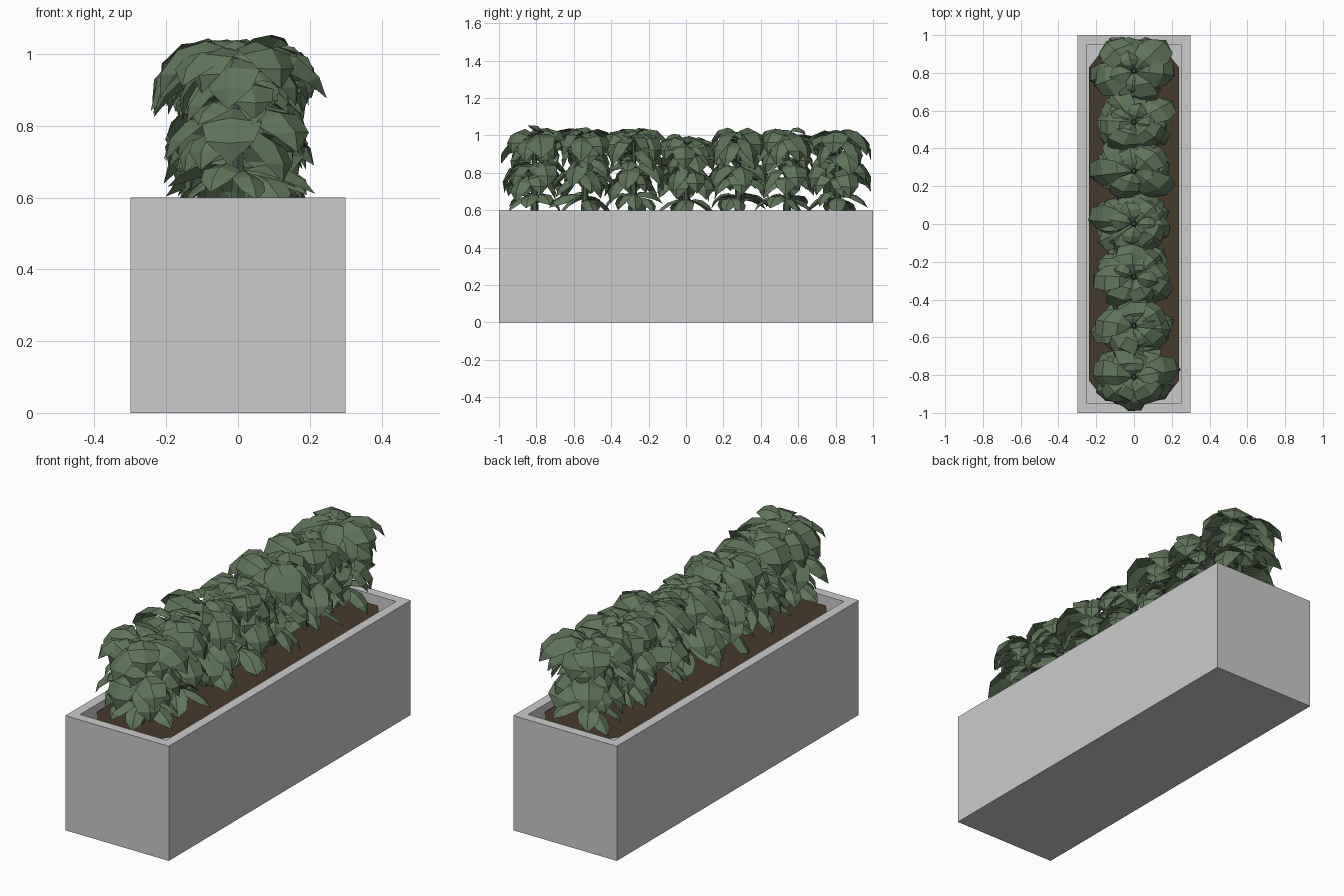
import bpy, bmesh, random
from math import sin, cos, pi, radians
from mathutils import Vector

if "Cube" in bpy.data.objects:
    bpy.data.objects.remove(bpy.data.objects["Cube"])

random.seed(5)


def material(name, rgb):
    m = bpy.data.materials.new(name)
    m.diffuse_color = (*rgb, 1)
    m.use_nodes = True
    m.node_tree.nodes["Principled BSDF"].inputs["Base Color"].default_value = m.diffuse_color
    return m


def make_object(name, bm, mat=None):
    me = bpy.data.meshes.new(name)
    bm.to_mesh(me)
    bm.free()
    ob = bpy.data.objects.new(name, me)
    bpy.context.collection.objects.link(ob)
    if mat:
        me.materials.append(mat)
    return ob


leaf_mat = material("leaf_green", (0.115, 0.175, 0.10))
stem_mat = material("stem_green", (0.06, 0.10, 0.06))
soil_mat = material("soil_brown", (0.062, 0.042, 0.024))

# Planter box: inset the top face for the rim, then push it down
bm = bmesh.new()
bmesh.ops.create_cube(bm, size=1)
for v in bm.verts:
    v.co = Vector((v.co.x * 0.6, v.co.y * 2, (v.co.z + 0.5) * 0.6))
bm.normal_update()
top = max(bm.faces, key=lambda f: f.calc_center_median().z)
bmesh.ops.inset_region(bm, faces=[top], thickness=0.05, use_even_offset=True)
inner = bmesh.ops.extrude_discrete_faces(bm, faces=[top])["faces"]
bmesh.ops.translate(bm, verts=inner[0].verts, vec=(0, 0, -0.08))
make_object("planter_box", bm)

# Soil: flat sheet with chamfered corners
bm = bmesh.new()
quarter = [(0.237, 0.83), (0.17, 0.915)]
outline = (quarter + [(-x, y) for x, y in quarter[::-1]]
           + [(-x, -y) for x, y in quarter] + [(x, -y) for x, y in quarter[::-1]])
bm.faces.new([bm.verts.new((x, y, 0.57)) for x, y in outline])
make_object("soil", bm, soil_mat)

# Leaf width along its length, as a share of the full half width
WIDTHS = [0.08, 0.75, 1.0, 0.8, 0.0]
STEPS = [0.25, 0.27, 0.27, 0.21]


def add_leaf(bm, z, azimuth, length, width, pitch0, pitch1, roll):
    """Arching leaf folded along its midrib."""
    out = Vector((cos(azimuth), sin(azimuth), 0))
    side = Vector((-sin(azimuth), cos(azimuth), 0))
    p = out * 0.015 + Vector((0, 0, z))
    rows = []
    for i, w in enumerate(WIDTHS):
        pitch = pitch0 + (pitch1 - pitch0) * i / (len(STEPS) - 1)
        along = out * cos(pitch) + Vector((0, 0, sin(pitch)))
        normal = along.cross(side)
        across = side * cos(roll) + normal * sin(roll)
        up = normal * cos(roll) - side * sin(roll)
        h = width * w / 2
        pts = [p] if w == 0 else [p - across * h - up * h * 0.35, p,
                                  p + across * h - up * h * 0.35]
        rows.append([bm.verts.new((q.x, q.y * 0.86, max(q.z, 0.575)))
                     for q in pts])
        if i < len(STEPS):
            p = p + along * length * STEPS[i]
    for a, b in zip(rows, rows[1:]):
        for k in (0, 1):
            if len(b) == 1:
                bm.faces.new((a[k], a[k + 1], b[0]))
            else:
                bm.faces.new((a[k], a[k + 1], b[k + 1], b[k]))


# Leaf tiers: height, count, length, width, start and end pitch in degrees
TIERS = [
    (1.01, 4, 0.14, 0.11, 30, -55),
    (1.00, 5, 0.29, 0.18, 25, -90),
    (0.97, 6, 0.29, 0.16, 20, -90),
    (0.92, 4, 0.24, 0.15, 20, -90),
    (0.86, 5, 0.18, 0.11, 20, -70),
    (0.82, 6, 0.28, 0.16, 20, -90),
    (0.77, 6, 0.25, 0.15, 20, -85),
    (0.67, 7, 0.22, 0.11, 15, -65),
]


def add_plant(index, y, height):
    # Foliage
    bm = bmesh.new()
    for t, (z, count, length, width, p0, p1) in enumerate(TIERS):
        start = t * 0.7 + random.uniform(-0.3, 0.3)
        for k in range(count):
            az = start + 2 * pi * k / count + random.uniform(-0.3, 0.3)
            s = random.uniform(0.85, 1.08)
            add_leaf(bm, 0.57 + (z - 0.57) * height + random.uniform(-0.02, 0.015),
                     az, length * s, width * s,
                     radians(p0 + random.uniform(-14, 12)),
                     radians(p1 + random.uniform(-12, 20)),
                     random.uniform(-0.4, 0.4))
    # Keep the end plants inside the planter length
    for v in bm.verts:
        v.co.y = min(max(v.co.y, -0.99 - y), 0.99 - y)
    ob = make_object(f"foliage_{index}", bm, leaf_mat)
    ob.location.y = y
    # Stem
    bpy.ops.mesh.primitive_cone_add(vertices=6, radius1=0.022, radius2=0.01,
                                    depth=0.43 * height,
                                    location=(0, y, 0.56 + 0.215 * height))
    stem = bpy.context.object
    stem.name = f"stem_{index}"
    stem.data.materials.append(stem_mat)


# Row of seven plants, the middle one a little shorter
for i, y in enumerate((-0.81, -0.54, -0.28, 0, 0.28, 0.54, 0.81)):
    add_plant(i + 1, y, 0.93 if y == 0 else 1.0)
